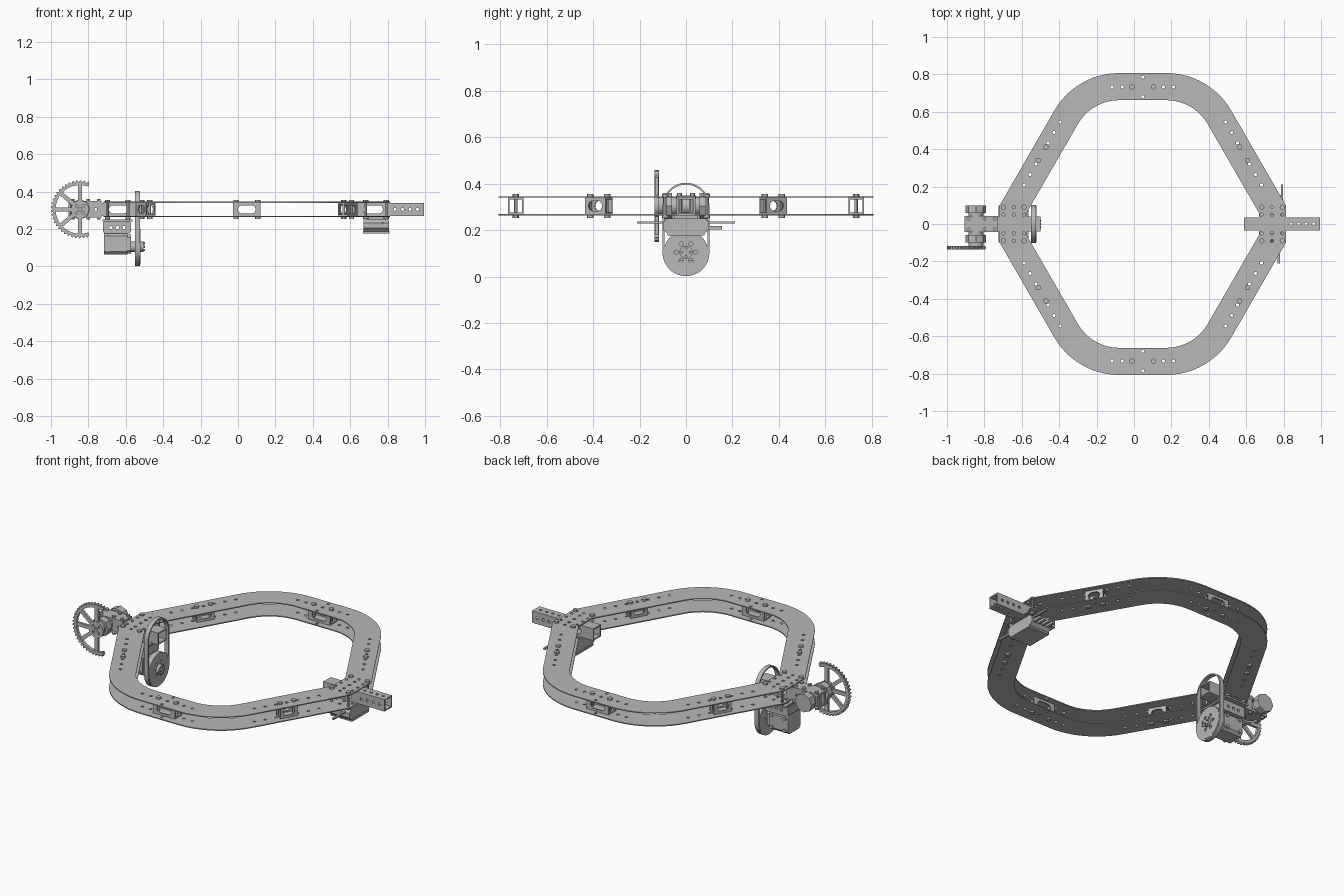
import bpy, bmesh
from math import sin, cos, pi, radians, tan
from mathutils import Matrix, Vector

cube = bpy.data.objects.get("Cube")
if cube:
    bpy.data.objects.remove(cube)

metal = bpy.data.materials.new("grey metal")
metal.use_nodes = True
GREY = (0.48, 0.48, 0.48, 1)
metal.diffuse_color = GREY
metal.node_tree.nodes["Principled BSDF"].inputs["Base Color"].default_value = GREY
parts = []
AXES = {"x": lambda a, b, h: (h, a, b), "y": lambda a, b, h: (a, h, b), "z": lambda a, b, h: (a, b, h)}


def prisms(name, outlines, h0, h1, axis="z"):
    """Extrude closed 2D outlines from h0 to h1 along an axis."""
    bm = bmesh.new()
    for pts in outlines:
        lo = [bm.verts.new(AXES[axis](a, b, h0)) for a, b in pts]
        hi = [bm.verts.new(AXES[axis](a, b, h1)) for a, b in pts]
        bm.faces.new(lo)
        bm.faces.new(hi[::-1])
        for i in range(len(pts)):
            j = (i + 1) % len(pts)
            bm.faces.new((lo[i], hi[i], hi[j], lo[j]))
    bmesh.ops.recalc_face_normals(bm, faces=bm.faces)
    mesh = bpy.data.meshes.new(name)
    bm.to_mesh(mesh)
    bm.free()
    mesh.materials.append(metal)
    ob = bpy.data.objects.new(name, mesh)
    bpy.context.collection.objects.link(ob)
    parts.append(ob)
    return ob


def rect(a0, a1, b0, b1, c=0):
    if not c:
        return [(a0, b0), (a1, b0), (a1, b1), (a0, b1)]
    return [(a0 + c, b0), (a1 - c, b0), (a1, b0 + c), (a1, b1 - c),
            (a1 - c, b1), (a0 + c, b1), (a0, b1 - c), (a0, b0 + c)]


def circle(a, b, r, n=12):
    return [(a + r * cos(2 * pi * i / n), b + r * sin(2 * pi * i / n)) for i in range(n)]


def stadium(a0, a1, b, r, n=8):
    right = [(a1 + r * cos(t), b + r * sin(t)) for t in (pi * (i / n - .5) for i in range(n + 1))]
    return right + [(a0 + a1 - a, 2 * b - c) for a, c in right]


def swap(pts):
    return [(b, a) for a, b in pts]


def cut(ob, *cutters):
    """Subtract the cutters and keep the finished mesh."""
    for c in cutters:
        mod = ob.modifiers.new("cut", "BOOLEAN")
        mod.object, mod.operation, mod.solver = c, "DIFFERENCE", "EXACT"
        mesh = bpy.data.meshes.new_from_object(ob.evaluated_get(bpy.context.evaluated_depsgraph_get()))
        ob.modifiers.clear()
        ob.data = mesh
        parts.remove(c)
        bpy.data.objects.remove(c)
    return ob


def tube(name, x0, x1, half, slot=None, holes=()):
    """Square tube along x with optional side slot and cross holes."""
    t = .007
    ob = prisms(name, [rect(-half, half, ZL, ZH)], x0, x1, "x")
    cutters = [prisms("bore", [rect(-half + t, half - t, ZL + t, ZH - t)], x0 - .1, x1 + .1, "x")]
    if slot:
        cutters.append(prisms("slot", [stadium(slot[0] + .022, slot[1] - .022, ZM, .022)], -.2, .2, "y"))
    if holes:
        cutters.append(prisms("side_holes", [circle(x, ZM, .008) for x in holes], -.2, .2, "y"))
        cutters.append(prisms("top_holes", [circle(x, 0, .008) for x in holes], 0, .6))
    return cut(ob, *cutters)


def bolts(name, spots):
    for z0, z1, r in ((.253, .263, .014), (.346, .356, .014), (.26, .35, .007)):
        prisms(name, [circle(x, y, r) for x, y in spots], z0, z1)


ZL, ZH = .269, .340
ZM = (ZL + ZH) / 2
CX = .047


# Rounded hexagonal ring plates
def ring(d):
    q = [(.765 - d, .1 - d * tan(radians(15)))]
    q += [(.126 + (.4 - d) * cos(a), .407 + (.4 - d) * sin(a))
          for a in (radians(30 + 5 * i) for i in range(13))]
    upper = q + [(-x, y) for x, y in q[::-1]]
    return [(CX + x, y) for x, y in upper + [(-x, -y) for x, y in upper]]


hole_spots = []
for s in (1, -1):
    hole_spots += [(CX + .055 * i, s * .733) for i in range(-3, 4)]
    hole_spots += [(CX, s * .785), (CX, s * .68)]
    for m in (1, -1):
        hole_spots += [(CX + m * (.635 - .032 * i), s * (.208 + .0562 * i)) for i in range(7)]
    hole_spots += [(CX + s * (.69 + dx), dy) for dx in (-.055, 0, .055) for dy in (-.09, -.05, 0, .05, .09)]
for name, z in (("lower_ring_plate", .263), ("upper_ring_plate", .340)):
    plate = prisms(name, [ring(0)], z, z + .006)
    cut(plate, prisms("opening", [ring(.145)], z - .1, z + .1),
        prisms("holes", [circle(x, y, .0085) for x, y in hole_spots], z - .1, z + .1))

# Spacer tubes between the plates
spacers = [(CX, s * .733, 0, .0725, .034) for s in (1, -1)]
spacers += [(CX + m * .539, s * .376, -m * s * 60, .052, .03) for s in (1, -1) for m in (1, -1)]
for x, y, ang, half_len, half_w in spacers:
    ob = tube("spacer_tube", -half_len, half_len, half_w, (-half_len * .65, half_len * .65))
    turn = Matrix.Translation((x, y, 0)) @ Matrix.Rotation(radians(ang), 4, "Z")
    ob.data.transform(turn)
    ends = [turn @ Vector((e * half_len * .8, 0, 0)) for e in (1, -1)]
    bolts("spacer_bolts", [(p.x, p.y) for p in ends])

# Left arm: tube through the ring with its corner bolts
tube("right_arm_tube", .588, .994, .035, (.67, .775), (.84, .88, .92, .96))
tube("left_arm_tube", -.80, -.50, .04, (-.69, -.59), (-.76,))
for cx in (.738, -.643):
    bolts("arm_bolts", [(cx + i * .055, j * .09) for i in (-1, 1) for j in (-1, 1)])

# Controller box and header strips under the +x arm
prisms("controller_box", [rect(-.1, .1, .186, .25, .018)], .672, .806, "x")
prisms("controller_base", [rect(.668, .81, -.08, .08)], .176, .188)
prisms("controller_mount", [rect(.69, .79, -.05, .05)], .248, .265)
prisms("front_strip", [rect(.768, .78, -.21, -.09)], .228, .238)
prisms("back_strip", [rect(.785, .797, .09, .21)], .228, .238)
prisms("connector_pins", [rect(.69 + .03 * i, .705 + .03 * i, .09, .155) for i in range(4)], .203, .218)

# Swivel joint at the -x end
JX = -.845
prisms("joint_barrel", [circle(JX, ZM, .04, 24)], -.118, .1, "y")
prisms("joint_flanges", [circle(JX, ZM, .055, 8)], .058, .1, "y")
prisms("joint_flange_front", [circle(JX, ZM, .055, 8)], -.1, -.06, "y")
for z in (.262, .335):
    prisms("joint_clamp", [rect(-.905, -.73, -.042, .042)], z, z + .014)
prisms("joint_ears", [rect(-.905, -.78, ZM - .04, ZM + .04, .012)], -.03, -.012, "y")
prisms("joint_ears", [rect(-.905, -.78, ZM - .04, ZM + .04, .012)], .012, .03, "y")
prisms("clamp_bolts", [circle(x, y, .01) for x in (-.885, -.8, -.745) for y in (-.028, .028)], .25, .36)

# Toothed sector gear with spokes
teeth, inner = [], []
N = 112
start = radians(70)
for i in range(N + 1):
    a = start + (2 * pi - 2 * start) * i / N
    r = .155 if i % 4 in (1, 2) else .146
    teeth.append((JX + r * cos(a), ZM + r * sin(a)))
    inner.append((JX + .13 * cos(a), ZM + .13 * sin(a)))
prisms("sector_gear_rim", [teeth + inner[::-1]], -.135, -.117, "y")
hub = prisms("sector_gear_hub", [circle(JX, ZM, .048, 24)], -.135, -.117, "y")
cut(hub, prisms("hub_holes", [circle(JX + .026 * cos(k * pi / 2 + .78), ZM + .026 * sin(k * pi / 2 + .78), .007)
                              for k in range(4)] + [circle(JX, ZM, .01)], -.2, 0, "y"))
for ang in (90, 140, 180, 220, 270):
    spoke = prisms("sector_gear_spoke", [rect(.04, .134, -.011, .011)], -.133, -.119, "y")
    spoke.data.transform(Matrix.Translation((JX, 0, ZM)) @ Matrix.Rotation(radians(ang), 4, "Y"))

# Motor hanging below the ring
mount = prisms("motor_bracket", [rect(-.722, -.572, .176, .24, .008)], -.07, .07, "y")
cut(mount, prisms("bracket_holes", [circle(x, .207, .009) for x in (-.68, -.645, -.61)], -.2, .2, "y"))
prisms("motor_top_plate", [rect(-.725, -.565, -.1, .1)], .24, .25)
prisms("motor_posts", [circle(x, y, .012) for x in (-.7, -.59) for y in (-.05, .05)], .25, .265)
prisms("motor_body", [rect(-.06, .06, .064, .178, .016)], -.716, -.59, "x")
prisms("motor_front_cap", [rect(-.052, .052, .07, .17, .016)], -.592, -.572, "x")
prisms("motor_screws", [circle(x, z, .01) for x in (-.695, -.61) for z in (.085, .155)], -.068, .068, "y")
prisms("motor_shaft", [circle(0, .105, .028, 24)], -.575, -.505, "x")

# Drive pulley, and the belt running over it
wheel = prisms("drive_pulley", [circle(0, .105, .095, 48)], -.552, -.522, "x")
cut(wheel, prisms("pulley_holes", [circle(.042 * cos(k * pi / 3), .105 + .042 * sin(k * pi / 3), .009)
                                   for k in range(6)], -.7, -.4, "x"))
prisms("pulley_hub_screws", [circle(.018 * cos(k * pi / 2), .105 + .018 * sin(k * pi / 2), .006)
                             for k in range(4)], -.51, -.498, "x")
belt = prisms("drive_belt", [swap(stadium(.103, .303, 0, .101, 20))], -.55, -.524, "x")
cut(belt, prisms("belt_inside", [swap(stadium(.103, .303, 0, .093, 20))], -.7, -.4, "x"))

# Smooth the round sides and keep sharp edges
bpy.ops.object.select_all(action="DESELECT")
for ob in parts:
    ob.select_set(True)
bpy.context.view_layer.objects.active = parts[0]
bpy.ops.object.shade_smooth_by_angle(angle=radians(30))
